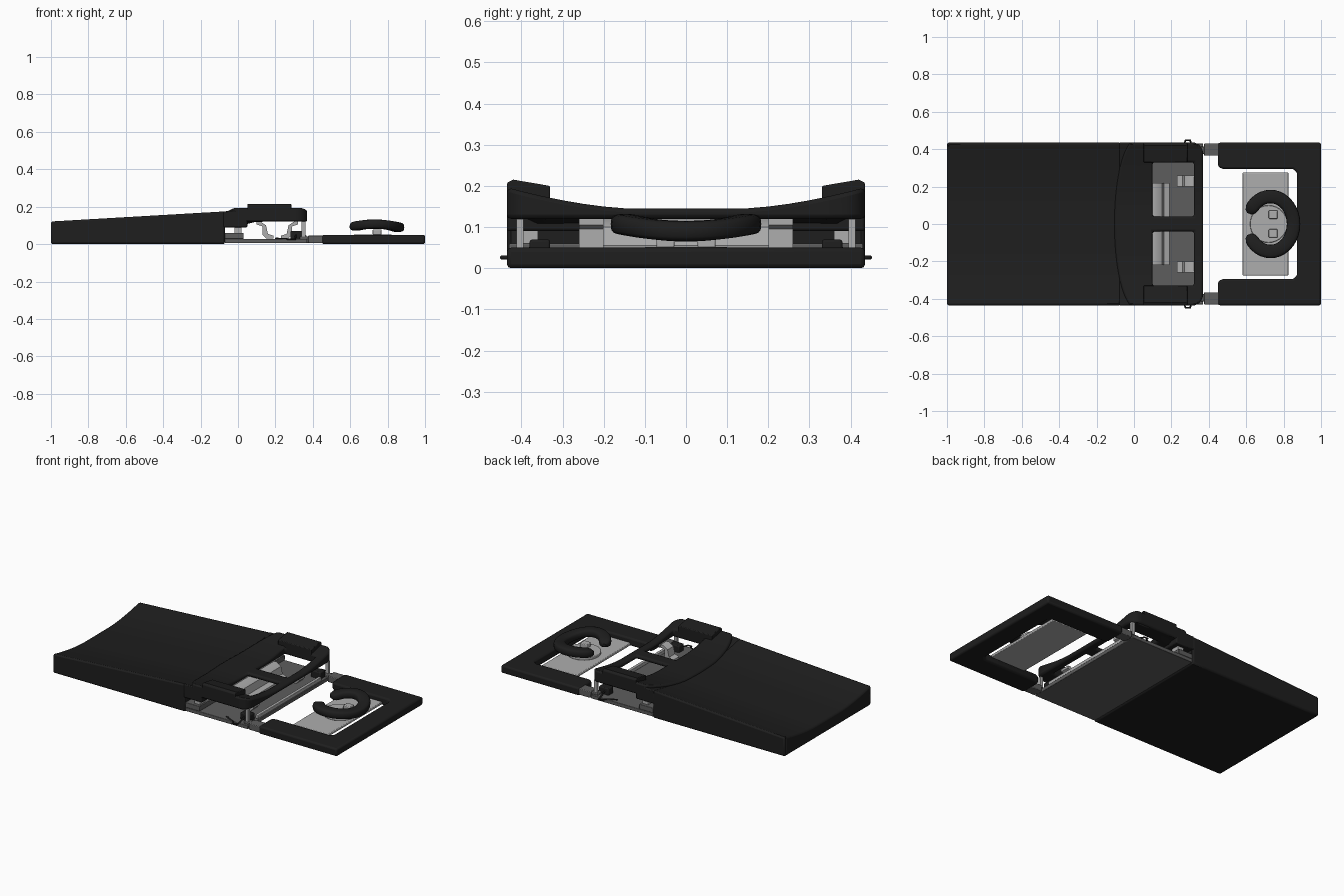
import bpy, bmesh, math

if "Cube" in bpy.data.objects:
    bpy.data.objects.remove(bpy.data.objects["Cube"])


def material(name, v):
    m = bpy.data.materials.new(name)
    m.diffuse_color = (v, v, v, 1)
    m.use_nodes = True
    m.node_tree.nodes["Principled BSDF"].inputs["Base Color"].default_value = m.diffuse_color
    return m


BLACK = material("black_vinyl", 0.013)
DARK = material("dark_metal", 0.11)
LIGHT = material("light_metal", 0.42)


def finish(name, bm, mat, bevel=0.0, segs=2):
    bmesh.ops.recalc_face_normals(bm, faces=bm.faces)
    me = bpy.data.meshes.new(name)
    bm.to_mesh(me)
    bm.free()
    ob = bpy.data.objects.new(name, me)
    bpy.context.collection.objects.link(ob)
    me.materials.append(mat)
    bpy.ops.object.select_all(action='DESELECT')
    bpy.context.view_layer.objects.active = ob
    ob.select_set(True)
    bpy.ops.object.shade_smooth_by_angle(angle=math.radians(35))
    if bevel:
        b = ob.modifiers.new("bevel", 'BEVEL')
        b.width, b.segments, b.limit_method = bevel, segs, 'ANGLE'
        b.angle_limit = math.radians(40)
    return ob


def prism(name, pts, lo, hi, mat, bevel=0.0, axis='z'):
    """Extrude an outline along z (xy points) or along y (xz points)."""
    bm = bmesh.new()
    put = (lambda a, b, t: (a, b, t)) if axis == 'z' else (lambda a, b, t: (a, t, b))
    f = bm.faces.new([bm.verts.new(put(a, b, lo)) for a, b in pts])
    new = bmesh.ops.extrude_face_region(bm, geom=[f])['geom']
    for v in new:
        if isinstance(v, bmesh.types.BMVert):
            v.co[2 if axis == 'z' else 1] = hi
    return finish(name, bm, mat, bevel)


def box(name, x, y, z, mat, bevel=0.0):
    return prism(name, [(x[0], y[0]), (x[1], y[0]), (x[1], y[1]), (x[0], y[1])],
                 z[0], z[1], mat, bevel)


def slab(name, rows, ys, xf, top, bottom, mat, bevel, hole=lambda r, y: False):
    """Grid cushion with a shaped top, shaped bottom and optional holes."""
    bm = bmesh.new()
    g = [[bm.verts.new((xf(r, y), y, top(xf(r, y), y))) for y in ys] for r in rows]
    faces = []
    for i in range(len(rows) - 1):
        for j in range(len(ys) - 1):
            if not hole((rows[i] + rows[i + 1]) / 2, (ys[j] + ys[j + 1]) / 2):
                faces.append(bm.faces.new((g[i][j], g[i + 1][j], g[i + 1][j + 1], g[i][j + 1])))
    new = bmesh.ops.extrude_face_region(bm, geom=faces)['geom']
    for v in new:
        if isinstance(v, bmesh.types.BMVert):
            v.co.z = bottom(v.co.x, v.co.y)
    bmesh.ops.delete(bm, geom=[v for v in bm.verts if not v.link_faces], context='VERTS')
    return finish(name, bm, mat, bevel)


def dish(y):
    t = max(0, min(1, (abs(y) - 0.13) / 0.3))
    return t ** 1.6


half = [0.04, 0.1, 0.15, 0.2, 0.25, 0.29, 0.33, 0.36, 0.39, 0.41, 0.425, 0.435]
YS = [-y for y in reversed(half)] + [0] + half

# long mattress: concave top rising toward the head, stepped underside
def mat_top(x, y):
    return 0.08 + 0.058 * (x + 1) + 0.042 * dish(y)

slab("long_cushion", [-1 + 0.093 * i for i in range(11)], YS, lambda r, y: r,
     mat_top, lambda x, y: 0.0, BLACK, 0.01)
slab("cushion_overhang", [-0.08, -0.03, 0.05], YS, lambda r, y: r,
     mat_top, lambda x, y: 0.09, BLACK, 0.006)

# shoulder cushion with an arched rear edge and two windows
def ring_x(r, y):
    rear = -0.105 + 0.115 * (1 - math.sqrt(1 - (y / 0.45) ** 2))
    c = max(0, abs(y) - 0.375) / 0.062
    front = 0.37 - 0.06 * (1 - math.sqrt(max(0, 1 - c * c)))
    if r <= 0.1:
        return rear + r / 0.1 * (0.1 - rear)
    return min(r, front) if r < 0.36 else front

def ring_xs(r, y):
    if r <= 0.1:
        return ring_x(r, y)
    f = ring_x(0.37, y)
    return r if r <= 0.3 else 0.3 + (r - 0.3) / 0.07 * (f - 0.3)

slab("shoulder_cushion", [0, 0.03, 0.06, 0.1, 0.16, 0.23, 0.3, 0.32, 0.37], YS, ring_xs,
     lambda x, y: 0.145 + 0.05 * dish(y), lambda x, y: 0.12 if x > 0.04 else 0.105,
     BLACK, 0.012,
     lambda r, y: 0.1 < r < 0.32 and 0.04 < abs(y) < 0.33)

# base plate and the channel bracket above it
box("base_plate", (-0.07, 0.37), (-0.43, 0.43), (0.005, 0.028), DARK, 0.003)
box("rear_bracket", (-0.07, 0.03), (-0.43, 0.43), (0.028, 0.06), DARK, 0.003)
step = [(0.1, 0.12), (0.1, 0.105), (0.13, 0.095), (0.13, 0.05), (0.15, 0.03),
        (0.19, 0.03), (0.19, 0.045), (0.16, 0.055), (0.15, 0.1), (0.12, 0.12)]
prism("rear_channel_wall", step, -0.22, 0.22, LIGHT, axis='y')
box("front_crossbar", (0.345, 0.365), (-0.32, 0.32), (0.028, 0.05), LIGHT, 0.003)

# parts repeated on both sides
for s, side in ((1, "left"), (-1, "right")):
    def both(a, b):
        return tuple(sorted((s * a, s * b)))

    slab(side + "_arm_pad", [0.05, 0.16, 0.285], [s * y for y in (0.33, 0.375, 0.42, 0.435)],
         lambda r, y: r, lambda x, y: 0.2 + 0.17 * (abs(y) - 0.33) if abs(y) < 0.43 else 0.208,
         lambda x, y: 0.15, BLACK, 0.004)
    prism(side + "_stepped_support", [(0.37 + 0.05 - a, b) for a, b in step],
          *both(0.2, 0.26), LIGHT, axis='y')
    box(side + "_front_post", (0.34, 0.36), both(0.395, 0.412), (0.028, 0.12), LIGHT)
    box(side + "_rear_post", (-0.02, 0.02), both(0.36, 0.41), (0.06, 0.092), LIGHT)
    box(side + "_hinge_arm", (0.33, 0.42), both(0.375, 0.415), (0.006, 0.042), DARK, 0.004)
    box(side + "_hinge_block", (0.375, 0.465), both(0.365, 0.43), (0.005, 0.045), DARK, 0.004)
    box(side + "_clamp", (0.28, 0.35), both(0.33, 0.38), (0.02, 0.07), BLACK, 0.006)
    box(side + "_headrest_block", (0.72, 0.768), both(0.028, 0.072), (0.05, 0.078), LIGHT, 0.004)

    # bent wire release handle
    cu = bpy.data.curves.new(side + "_release_handle", 'CURVE')
    cu.dimensions, cu.bevel_depth, cu.bevel_resolution = '3D', 0.005, 2
    sp = cu.splines.new('POLY')
    path = [(0.31, 0.37, 0.05), (0.305, 0.43, 0.026), (0.3, 0.448, 0.026),
            (0.275, 0.448, 0.026), (0.27, 0.43, 0.026), (0.2, 0.4, 0.03)]
    sp.points.add(len(path) - 1)
    for p, (x, y, z) in zip(sp.points, path):
        p.co = (x, s * y, z, 1)
    ob = bpy.data.objects.new(side + "_release_handle", cu)
    cu.materials.append(BLACK)
    bpy.context.collection.objects.link(ob)

# U-shaped arm support cushion
upper = [(1.0, 0.435), (0.45, 0.435), (0.45, 0.305), (0.475, 0.295), (0.85, 0.295), (0.872, 0.275)]
prism("u_shaped_cushion", upper + [(x, -y) for x, y in reversed(upper)], 0.0, 0.05, BLACK, 0.01)

# headrest carrier
box("headrest_plate", (0.58, 0.825), (-0.275, 0.275), (0.018, 0.035), LIGHT, 0.004)
oval = [(0.72 + 0.1 * math.cos(a), 0.1 * math.sin(a))
        for a in (2 * math.pi * i / 28 for i in range(28))]
prism("headrest_carrier", oval, 0.035, 0.052, LIGHT, 0.003)

# C-shaped headrest pad swept around an ellipse
bm = bmesh.new()
stations = [(-158, 0.3), (-154, 0.7), (-147, 0.93)] + [(-140 + 10 * i, 1) for i in range(29)] \
    + [(147, 0.93), (154, 0.7), (158, 0.3)]
rings = []
for deg, k in stations:
    a = math.radians(deg)
    cx, cy = 0.73 + 0.123 * math.cos(a), 0.147 * math.sin(a)
    cz = 0.09 + 0.017 * (cy / 0.147) ** 2
    ring = []
    for i in range(16):
        b = 2 * math.pi * i / 16
        c, sn = math.cos(b), math.sin(b)
        r = 0.036 * k * math.copysign(abs(c) ** 0.6, c)
        h = 0.025 * k * math.copysign(abs(sn) ** 0.6, sn)
        ring.append(bm.verts.new((cx + r * math.cos(a), cy + r * math.sin(a), cz + h)))
    rings.append(ring)
for p, q in zip(rings, rings[1:]):
    for i in range(16):
        j = (i + 1) % 16
        bm.faces.new((p[i], p[j], q[j], q[i]))
bm.faces.new(rings[0])
bm.faces.new(rings[-1])
finish("c_shaped_headrest", bm, BLACK)
